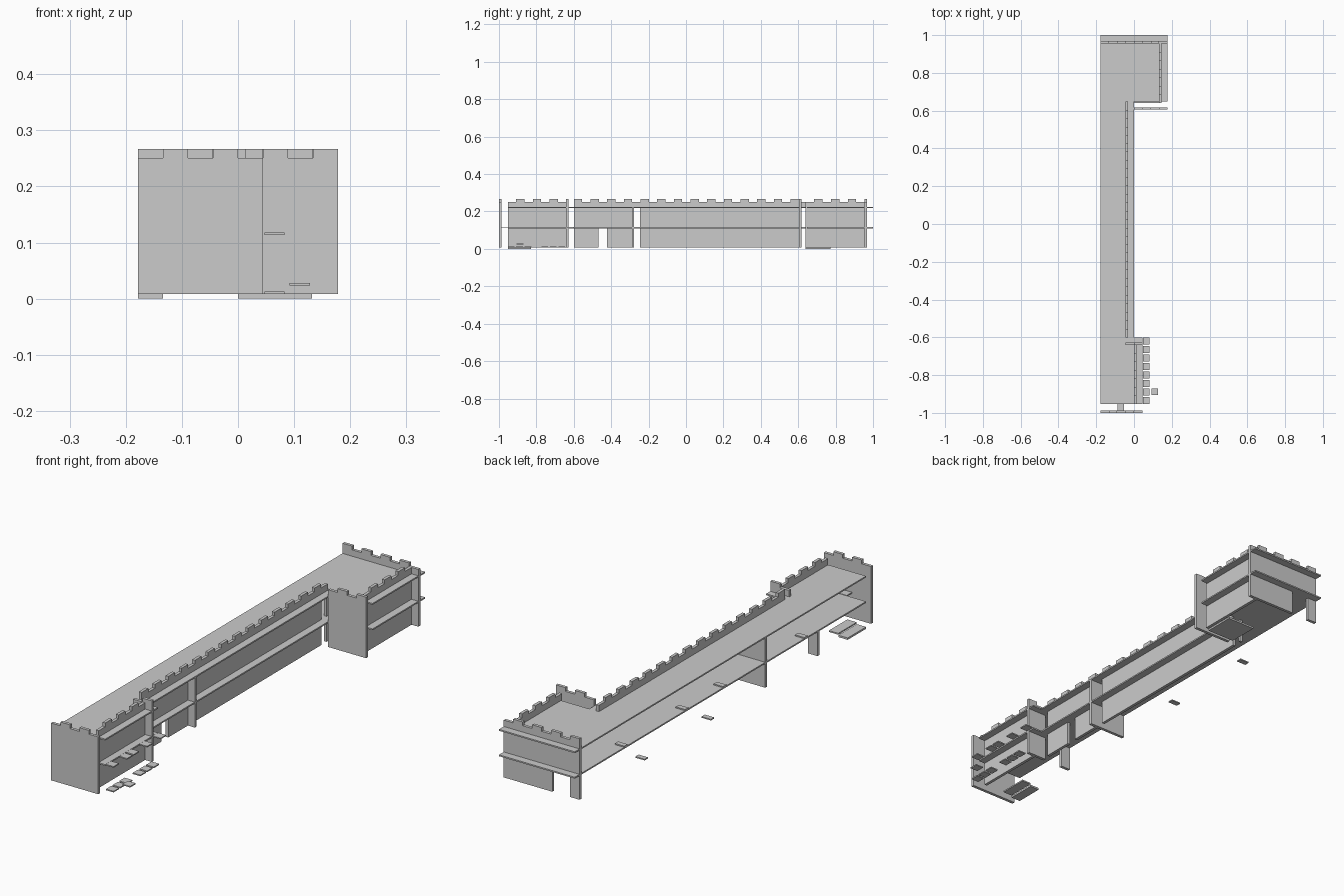
import bpy, bmesh

if "Cube" in bpy.data.objects:
    bpy.data.objects.remove(bpy.data.objects["Cube"])

mat = bpy.data.materials.new("light grey board")
mat.diffuse_color = (0.6, 0.6, 0.6, 1)
mat.use_nodes = True
mat.node_tree.nodes["Principled BSDF"].inputs["Base Color"].default_value = mat.diffuse_color

Z0, LOW, HIGH, TOP = 0.008, 0.110, 0.218, 0.267   # base, floor levels, merlon top
NOTCH = 0.251                                     # bottom of the gaps between merlons
T, F = 0.013, 0.006                               # wall and floor thickness


def prism(name, pts, offset):
    """Extrude a flat outline by an offset vector."""
    bm = bmesh.new()
    face = bm.faces.new([bm.verts.new(p) for p in pts])
    res = bmesh.ops.extrude_face_region(bm, geom=[face])
    verts = [g for g in res["geom"] if isinstance(g, bmesh.types.BMVert)]
    bmesh.ops.translate(bm, vec=offset, verts=verts)
    bmesh.ops.recalc_face_normals(bm, faces=bm.faces[:])
    me = bpy.data.meshes.new(name)
    bm.to_mesh(me)
    bm.free()
    me.materials.append(mat)
    ob = bpy.data.objects.new(name, me)
    bpy.context.collection.objects.link(ob)
    return ob


def box(name, x0, x1, y0, y1, z0, z1):
    return prism(name, [(x0, y0, z0), (x1, y0, z0), (x1, y1, z0), (x0, y1, z0)],
                 (0, 0, z1 - z0))


def battlement(name, axis, at, a0, a1, count, merlon_first, bottom=(), z0=Z0):
    """Wall along an axis with merlons on top; bottom holds (start, end, height) openings."""
    out = [(a0, z0)]
    for s, e, h in bottom:
        out += [(s, z0), (s, h), (e, h), (e, z0)]
    out.append((a1, z0))
    step = (a1 - a0) / count
    for i in reversed(range(count)):
        z = TOP if (i % 2 == 0) == merlon_first else NOTCH
        out += [(a0 + (i + 1) * step, z), (a0 + i * step, z)]
    if axis == "x":
        return prism(name, [(a, at, z) for a, z in out], (0, T, 0))
    return prism(name, [(at, a, z) for a, z in out], (T, 0, 0))


# Two floors sharing one stepped outline
plan = [(-0.178, -0.953), (0.044, -0.953), (0.044, -0.6), (0, -0.6), (0, 0.648),
        (0.178, 0.648), (0.178, 1.0), (-0.178, 1.0)]
for label, z in (("lower_floor", LOW), ("upper_floor", HIGH)):
    prism(label, [(x, y, z) for x, y in plan], (0, 0, F))

# Front tower walls
battlement("front_wall", "x", -1.0, -0.178, 0.044, 5, False)
battlement("front_tower_side", "y", 0.0, -0.953, -0.64, 7, False)
battlement("front_tower_cross_wall", "x", -0.641, -0.045, 0.044, 2, False)
box("front_tower_leg", -0.178, -0.134, -0.641, -0.641 + T, Z0, LOW)

# Long gallery wall with a doorway and slots for the cross walls
battlement("gallery_wall", "y", -0.045, -0.6, 0.648, 28, True,
           [(-0.468, -0.422, LOW), (-0.288, -0.245, HIGH), (0.604, 0.64, HIGH)])
box("gallery_divider", -0.178, 0, -0.29, -0.29 + T, Z0, HIGH)

# Back tower walls
battlement("back_tower_cross_wall", "x", 0.605, 0.0, 0.178, 4, False)
battlement("back_tower_side", "y", 0.133, 0.64, 0.955, 7, False)
battlement("back_wall", "x", 0.955, -0.178, 0.178, 8, True, [(-0.134, -0.05, LOW)])

# Ground plates below the towers
box("back_ground_plate", 0, 0.132, 0.64, 0.773, 0, Z0)
box("front_ground_plate", -0.178, -0.134, -0.953, -0.83, 0, Z0)
box("front_ground_step", -0.134, -0.09, -0.953, -0.83, 0.01, 0.016)

# Loose square tiles beside the front tower
tiles = [(0.065, y, 0.113) for y in (-0.935, -0.845, -0.80, -0.71, -0.62)]
tiles += [(0.065, y, 0.008) for y in (-0.935, -0.89, -0.845, -0.755, -0.71, -0.665)]
tiles += [(0.11, -0.888, 0.023), (-0.07, -0.97, 0.113)]
for x, y, z in tiles:
    box("tile", x - 0.018, x + 0.018, y - 0.018, y + 0.018, z, z + 0.005)

# Small tabs along the open rear edge
for z, ys in ((LOW + F, (-0.55, -0.005, 0.25, 0.657)), (Z0, (0.076, 0.52))):
    for y in ys:
        box("edge_tab", -0.178, -0.134, y - 0.011, y + 0.011, z, z + 0.005)
